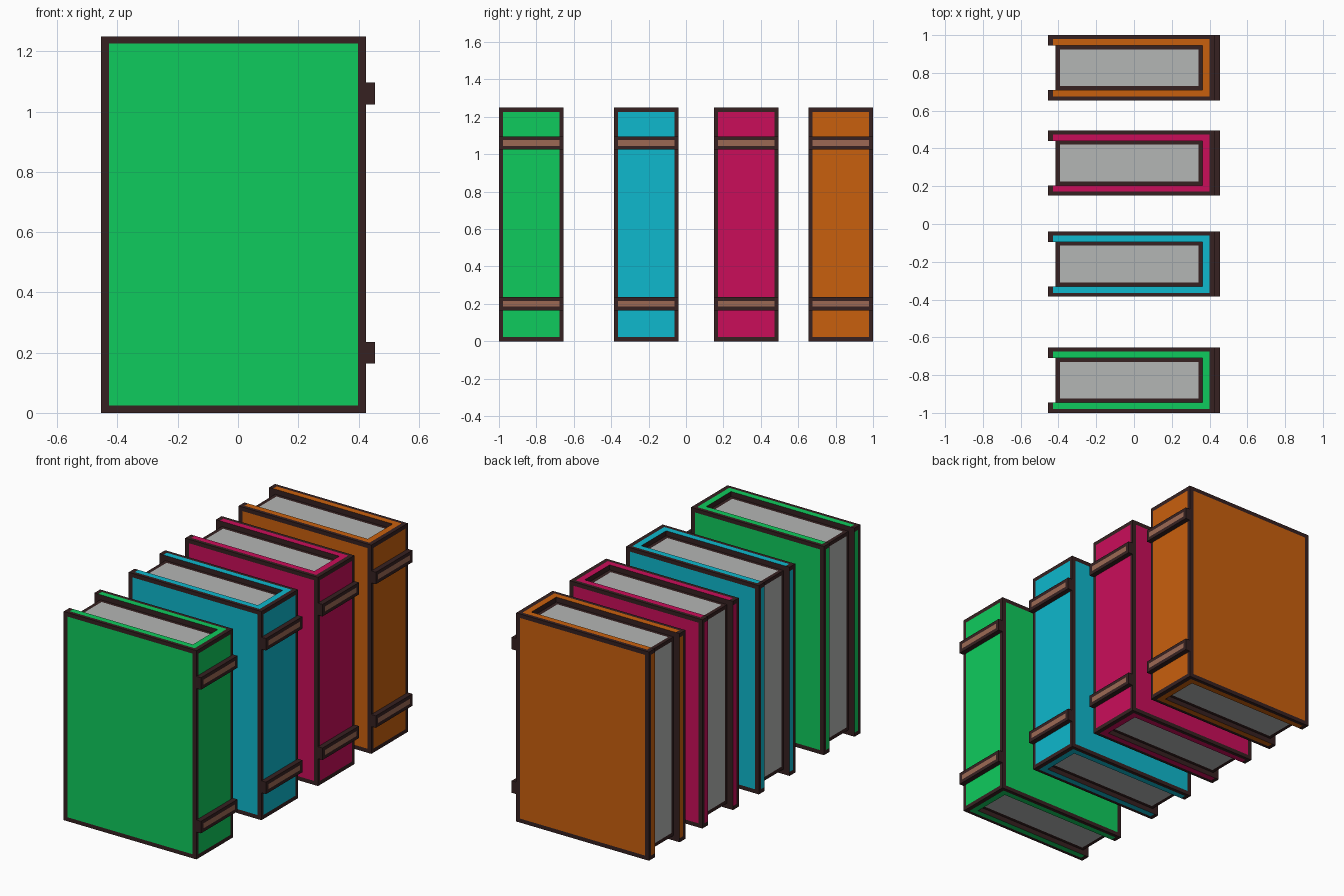
import bpy, bmesh
from mathutils import Vector

if "Cube" in bpy.data.objects:
    bpy.data.objects.remove(bpy.data.objects["Cube"])


def material(name, rgb):
    lin = [((c / 255 + 0.055) / 1.055) ** 2.4 if c > 10 else c / 255 / 12.92 for c in rgb]
    m = bpy.data.materials.new(name)
    m.diffuse_color = (*lin, 1)
    m.use_nodes = True
    m.node_tree.nodes["Principled BSDF"].inputs["Base Color"].default_value = m.diffuse_color
    return m


DARK = material("dark_outline", (54, 33, 33))
PAPER = material("grey_paper", (180, 182, 181))
BROWN = material("brown_band", (156, 105, 84))


def outlined(name, profile, z0, z1, margin, fill, painted):
    """Extrude an xy profile; faces are dark with a coloured centre where painted(face) holds."""
    bm = bmesh.new()
    base = bm.faces.new([bm.verts.new((x, y, z0)) for x, y in profile])
    top = bmesh.ops.extrude_face_region(bm, geom=[base], use_keep_orig=True)["geom"]
    bmesh.ops.translate(bm, vec=(0, 0, z1 - z0),
                        verts=[g for g in top if isinstance(g, bmesh.types.BMVert)])
    bmesh.ops.recalc_face_normals(bm, faces=bm.faces)
    lo = Vector([min(v.co[i] for v in bm.verts) for i in range(3)])
    hi = Vector([max(v.co[i] for v in bm.verts) for i in range(3)])
    # Cut the border lines into every face
    for i in range(3):
        axis = Vector((0, 0, 0))
        axis[i] = 1
        for at in (lo[i] + margin[i], hi[i] - margin[i]):
            bmesh.ops.bisect_plane(bm, geom=bm.verts[:] + bm.edges[:] + bm.faces[:],
                                   dist=1e-5, plane_co=axis * at, plane_no=axis)
    bm.normal_update()
    for f in bm.faces:
        c = f.calc_center_median()
        n = max(range(3), key=lambda i: abs(f.normal[i]))
        on_hull = min(abs(c[n] - lo[n]), abs(c[n] - hi[n])) < 1e-4
        centre = all(lo[i] + margin[i] < c[i] < hi[i] - margin[i] for i in range(3) if i != n)
        f.material_index = int(on_hull and centre and painted(f))
    me = bpy.data.meshes.new(name)
    bm.to_mesh(me)
    bm.free()
    me.materials.append(DARK)
    me.materials.append(fill)
    ob = bpy.data.objects.new(name, me)
    bpy.context.collection.objects.link(ob)
    return ob


def rect(x0, x1, y0, y1):
    return [(x0, y0), (x1, y0), (x1, y1), (x0, y1)]


H, T = 0.1725, 0.055          # half thickness of a book, cover board thickness
L, R, TALL = -0.455, 0.425, 1.25
IN = R - 0.062                # inner side of the spine


def book(label, y, colour):
    # U-shaped cover
    u = [(L, -H), (R, -H), (R, H), (L, H), (L, H - T), (IN, H - T), (IN, T - H), (L, T - H)]
    parts = [outlined(label + "_cover", u, 0, TALL, (0.026, 0.021, 0.024), colour,
                      lambda f: True)]
    # Page block, recessed at top, bottom and fore edge
    parts.append(outlined(label + "_pages", rect(-0.415, IN, T - H, H - T), 0.03, TALL - 0.03,
                          (0.022, 0.02, 0.022), PAPER, lambda f: True))
    # Raised spine bands
    for n, z in (("lower", 0.2), ("upper", 1.06)):
        parts.append(outlined(f"{label}_{n}_band", rect(R, 0.455, -H, H), z - 0.036, z + 0.036,
                              (0.01, 0.022, 0.021), BROWN, lambda f: f.normal.x > 0.9))
    for p in parts:
        p.location.y = y


for label, y, rgb in (("green_book", -0.8275, (15, 203, 93)),
                      ("cyan_book", -0.2125, (14, 184, 205)),
                      ("magenta_book", 0.3225, (202, 13, 90)),
                      ("orange_book", 0.8275, (201, 96, 13))):
    book(label, y, material(label + "_cloth", rgb))
